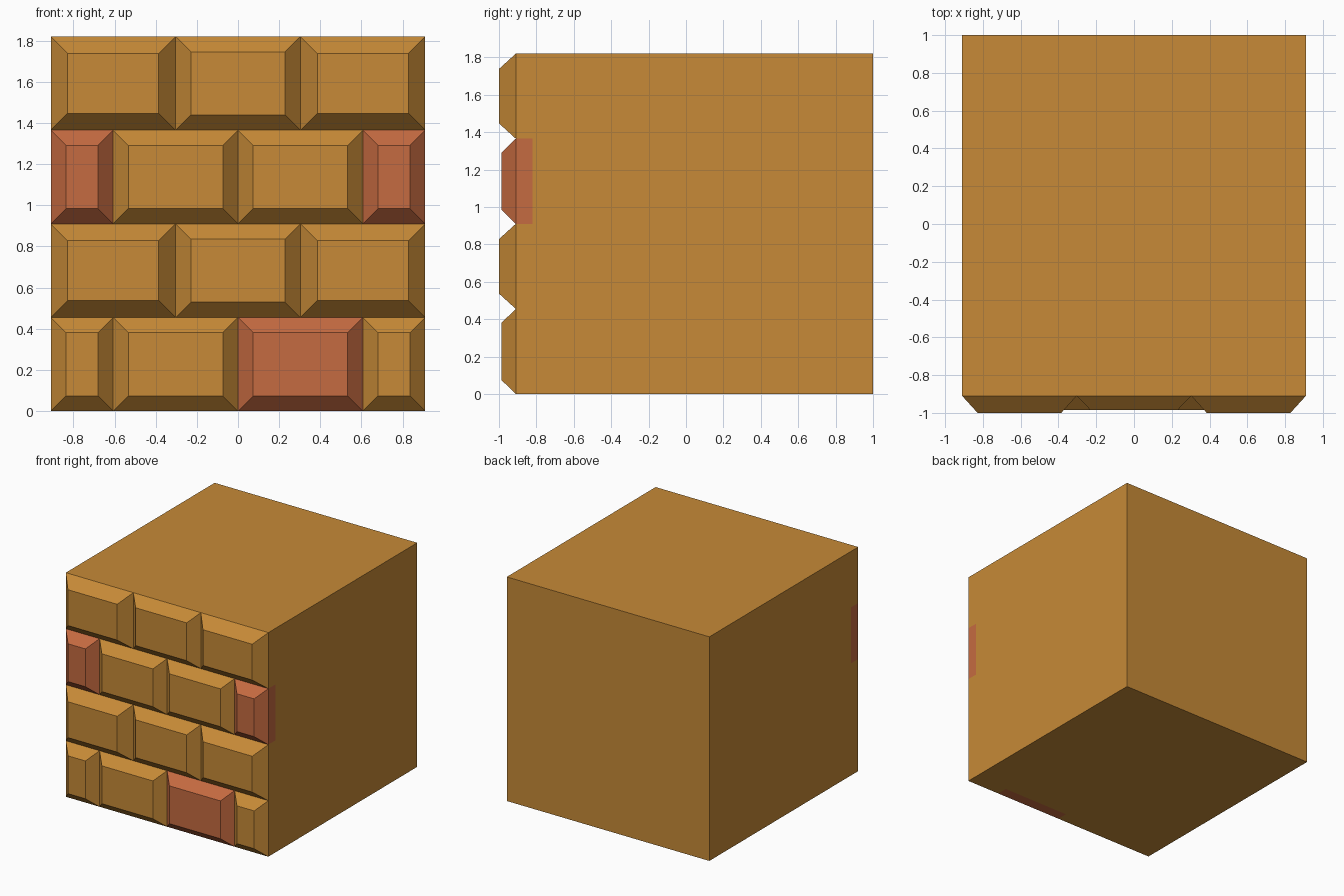
import bpy, bmesh

if "Cube" in bpy.data.objects:
    bpy.data.objects.remove(bpy.data.objects["Cube"])

W = 0.91             # half width of the wall
ROW = 0.455          # row height
THIRD = 2 * W / 3    # full brick width
SEAM = -0.91         # depth of the grooves between bricks
BACK = -0.82         # where the bricks meet the block


def material(name, color):
    m = bpy.data.materials.new(name)
    m.diffuse_color = color
    m.use_nodes = True
    m.node_tree.nodes["Principled BSDF"].inputs["Base Color"].default_value = m.diffuse_color
    return m


tan = material("tan_stone", (0.57, 0.255, 0.038, 1))
red = material("red_stone", (0.56, 0.145, 0.052, 1))


def loft(name, rings, mat):
    """Closed solid through rectangles given as (x0, x1, z0, z1, y), back to front."""
    bm = bmesh.new()
    loops = [[bm.verts.new(p) for p in ((x0, y, z0), (x1, y, z0), (x1, y, z1), (x0, y, z1))]
             for x0, x1, z0, z1, y in rings]
    for a, b in zip(loops, loops[1:]):
        for i in range(4):
            j = (i + 1) % 4
            bm.faces.new((a[i], a[j], b[j], b[i]))
    bm.faces.new(loops[0])
    bm.faces.new(loops[-1])
    bmesh.ops.recalc_face_normals(bm, faces=bm.faces)
    mesh = bpy.data.meshes.new(name)
    bm.to_mesh(mesh)
    bm.free()
    mesh.materials.append(mat)
    obj = bpy.data.objects.new(name, mesh)
    bpy.context.collection.objects.link(obj)
    return obj


# Solid block behind the bricks
loft("block", [(-W, W, 0, 4 * ROW, 1), (-W, W, 0, 4 * ROW, BACK)], tan)

# Brick rows in running bond: odd rows end in half bricks
full_joints = [-W, -THIRD / 2, THIRD / 2, W]
half_joints = [-W, -THIRD, 0, THIRD, W]
red_bricks = {(0, 2), (2, 0), (2, 3)}

for row in range(4):
    joints = full_joints if row % 2 else half_joints
    z0, z1 = row * ROW, (row + 1) * ROW
    for col, (x0, x1) in enumerate(zip(joints, joints[1:])):
        # outer bricks of the full rows stand out slightly further
        proud = row % 2 == 1 and col != 1
        b = 0.082 if proud else 0.074
        y = -1.0 if proud else -0.986
        loft(f"brick_{row + 1}_{col + 1}",
             [(x0, x1, z0, z1, BACK),
              (x0, x1, z0, z1, SEAM),
              (x0 + b, x1 - b, z0 + b, z1 - b, y)],
             red if (row, col) in red_bricks else tan)
